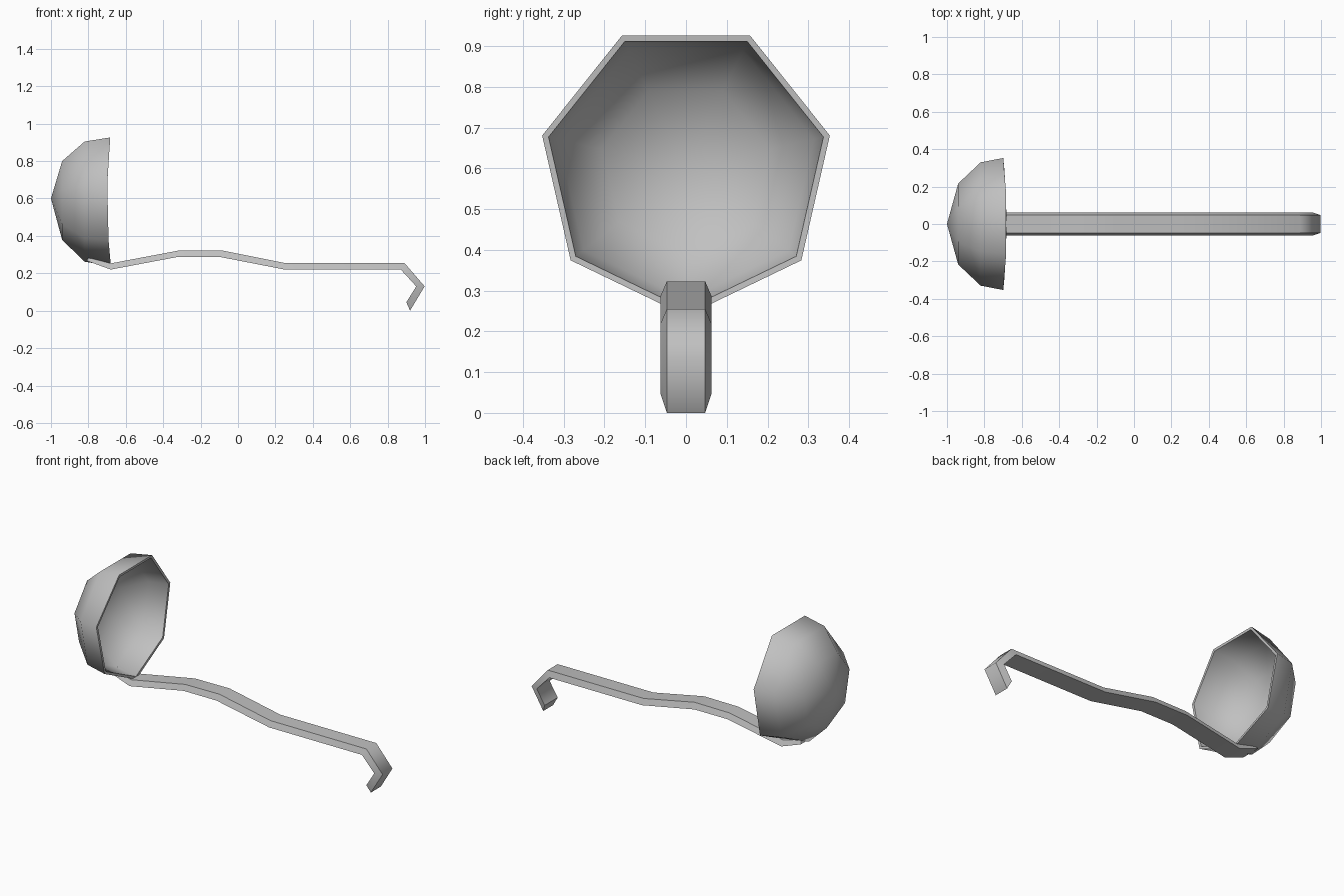
import bpy, bmesh
from math import sin, cos, pi

cube = bpy.data.objects.get("Cube")
if cube:
    bpy.data.objects.remove(cube, do_unlink=True)

GREY = (0.53, 0.53, 0.53, 1)
metal = bpy.data.materials.new("grey_metal")
metal.use_nodes = True
metal.diffuse_color = GREY
metal.node_tree.nodes["Principled BSDF"].inputs["Base Color"].default_value = GREY


def finish(name, bm):
    """Turn a bmesh into a smooth shaded object."""
    bmesh.ops.recalc_face_normals(bm, faces=bm.faces)
    for f in bm.faces:
        f.smooth = True
    mesh = bpy.data.meshes.new(name)
    bm.to_mesh(mesh)
    bm.free()
    mesh.materials.append(metal)
    obj = bpy.data.objects.new(name, mesh)
    bpy.context.collection.objects.link(obj)


def bridge(bm, a, b):
    """Join two closed loops with quads."""
    n = len(a)
    for i in range(n):
        j = (i + 1) % n
        bm.faces.new((a[i], a[j], b[j], b[i]))


def sharpen(bm, loop):
    n = len(loop)
    for i in range(n):
        bm.edges.get((loop[i], loop[(i + 1) % n])).smooth = False


# Bowl: seven-sided shell lying on its side, opening towards +x
SIDES, CENTRE_Z = 7, 0.60
outer = [(-0.94, 0.222), (-0.82, 0.338), (-0.70, 0.362)]
inner = [(-0.70, 0.346), (-0.815, 0.322), (-0.928, 0.211)]
bm = bmesh.new()
rings = []
for x, r in outer + inner:
    ring = []
    for i in range(SIDES):
        a = 2 * pi * i / SIDES
        z = -r * cos(a)
        # the lip bends forward at its top and bottom
        bend = 0.017 * (z / 0.33) ** 2 if x == -0.70 else 0
        ring.append(bm.verts.new((x + bend, r * sin(a), CENTRE_Z + z)))
    rings.append(ring)
for a, b in zip(rings, rings[1:]):
    bridge(bm, a, b)
for ring, tip_x in ((rings[0], -1.0), (rings[-1], -0.984)):
    tip = bm.verts.new((tip_x, 0, CENTRE_Z))
    for i in range(SIDES):
        bm.faces.new((tip, ring[i], ring[(i + 1) % SIDES]))
sharpen(bm, rings[2])
sharpen(bm, rings[3])
finish("bowl", bm)

# Handle: bevelled strip with a narrow top, swept from bowl to hook
top = [(-0.80, 0.283), (-0.68, 0.253), (-0.32, 0.321), (-0.09, 0.323),
       (0.25, 0.255), (0.89, 0.255), (0.998, 0.13), (0.92, 0.0)]
under = [(-0.81, 0.267), (-0.68, 0.22), (-0.32, 0.288), (-0.10, 0.288),
         (0.25, 0.22), (0.87, 0.22), (0.953, 0.13), (0.90, 0.045)]
TOP_HALF, UNDER_HALF = 0.047, 0.062
bm = bmesh.new()
sections = []
for (tx, tz), (ux, uz) in zip(top, under):
    sections.append([bm.verts.new(p) for p in (
        (tx, -TOP_HALF, tz), (tx, TOP_HALF, tz),
        (ux, UNDER_HALF, uz), (ux, -UNDER_HALF, uz))])
for a, b in zip(sections, sections[1:]):
    bridge(bm, a, b)
    for v, w in zip(a, b):
        bm.edges.get((v, w)).smooth = False
for end in (sections[0], sections[-1]):
    bm.faces.new(end)
    sharpen(bm, end)
finish("handle", bm)
